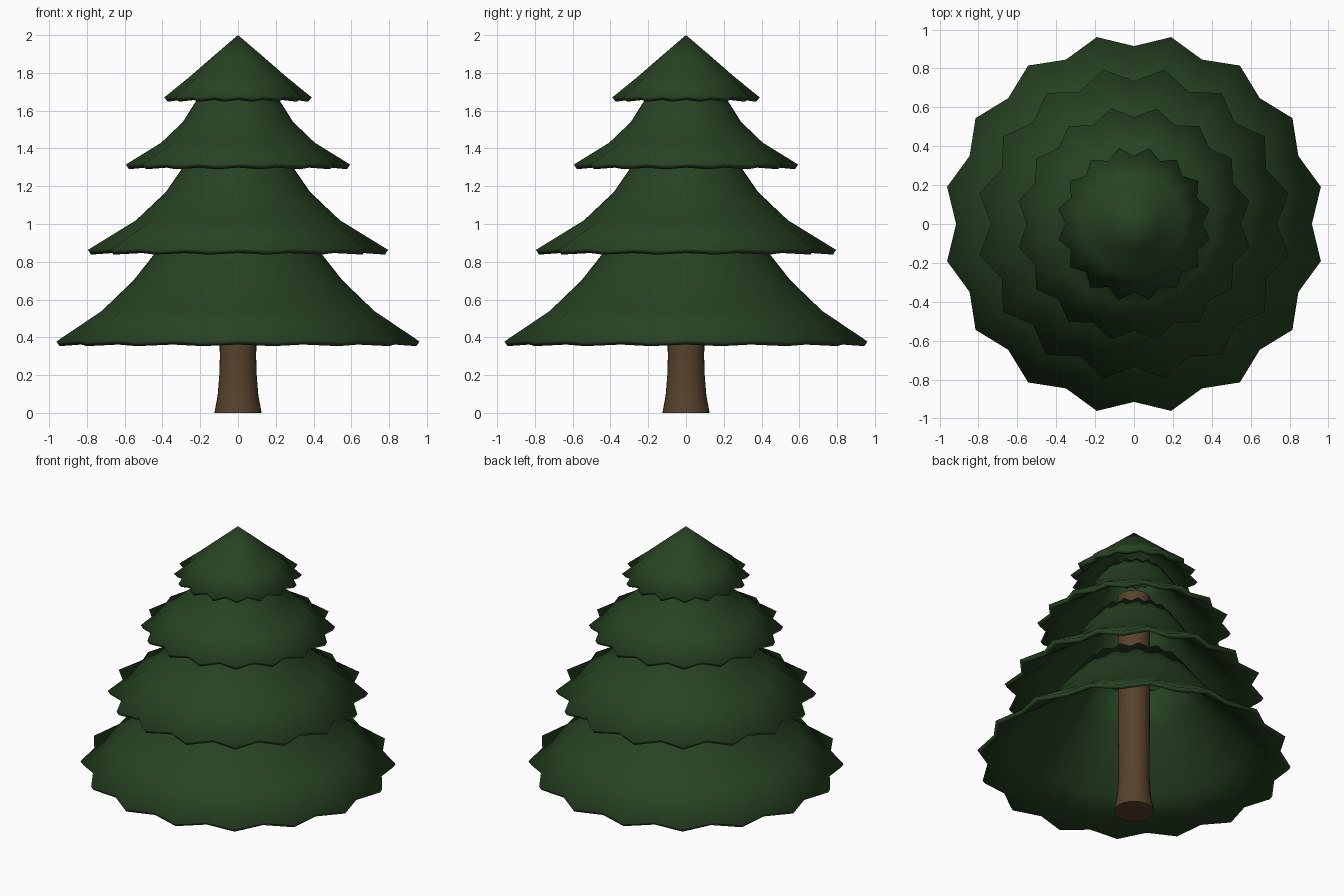
import bpy, math

if "Cube" in bpy.data.objects:
    bpy.data.objects.remove(bpy.data.objects["Cube"])

TEETH = 16
SEG = TEETH * 2


def material(name, color):
    m = bpy.data.materials.new(name)
    m.diffuse_color = color
    m.use_nodes = True
    m.node_tree.nodes["Principled BSDF"].inputs["Base Color"].default_value = m.diffuse_color
    return m


def lathe(name, rings, mat, angle, apex=None, closed=False):
    """Rings are (tip radius, tip z, valley radius, valley z), listed bottom to top."""
    verts, faces = [], []
    for r_tip, z_tip, r_val, z_val in rings:
        for i in range(SEG):
            a = math.tau * i / SEG
            r, z = (r_tip, z_tip) if i % 2 else (r_val, z_val)
            verts.append((r * math.cos(a), r * math.sin(a), z))
    for k in range(len(rings) - 1):
        for i in range(SEG):
            j = (i + 1) % SEG
            b = k * SEG
            faces.append((b + i, b + j, b + SEG + j, b + SEG + i))
    last = (len(rings) - 1) * SEG
    if apex is not None:
        verts.append((0, 0, apex))
        for i in range(SEG):
            faces.append((last + i, last + (i + 1) % SEG, len(verts) - 1))
    if closed:
        faces.append(tuple(reversed(range(SEG))))
        faces.append(tuple(range(last, last + SEG)))
    me = bpy.data.meshes.new(name)
    me.from_pydata(verts, [], faces)
    me.materials.append(mat)
    ob = bpy.data.objects.new(name, me)
    bpy.context.collection.objects.link(ob)
    bpy.ops.object.select_all(action='DESELECT')
    ob.select_set(True)
    bpy.context.view_layer.objects.active = ob
    bpy.ops.object.shade_smooth_by_angle(angle=math.radians(angle))
    return ob


green = material("needles", (0.02, 0.055, 0.016, 1))
brown = material("bark", (0.095, 0.055, 0.025, 1))

# Trunk with flared foot
trunk = [(0.125, 0), (0.108, 0.09), (0.099, 0.2), (0.096, 0.3),
         (0.098, 0.38), (0.1, 0.9), (0.1, 1.53)]
lathe("trunk", [(r, z, r, z) for r, z in trunk], brown, 40, closed=True)

# Branch skirts: profile from toothed rim to top, valley radius of rim, apex
tiers = [
    ("branches_bottom", [(0.98, 0.378), (0.735, 0.54), (0.56, 0.70), (0.44, 0.85), (0.30, 1.03)], 0.915, None),
    ("branches_lower", [(0.81, 0.863), (0.55, 1.02), (0.385, 1.17), (0.295, 1.30), (0.22, 1.40)], 0.735, None),
    ("branches_upper", [(0.605, 1.315), (0.415, 1.43), (0.295, 1.54), (0.225, 1.65), (0.18, 1.71)], 0.55, None),
    ("branches_top", [(0.398, 1.67), (0.26, 1.78), (0.13, 1.89)], 0.35, 2.0),
]
for name, profile, valley, apex in tiers:
    rings = []
    for k, (r, z) in enumerate(profile):
        if k == 0:
            rings.append((r, z, valley, z + 0.008))
        elif k == len(profile) - 1 and apex is None:
            rings.append((r, z + 0.01, r * 0.97, z - 0.01))
        else:
            f = 0.975 if k == 1 else 0.99
            rings.append((r, z, r * f, z))
    ob = lathe(name, rings, green, 50, apex)
    shell = ob.modifiers.new("thickness", 'SOLIDIFY')
    shell.thickness = 0.03
    shell.offset = -1
    # keep the thickness modifier ahead of smoothing
    ob.modifiers.move(len(ob.modifiers) - 1, 0)
